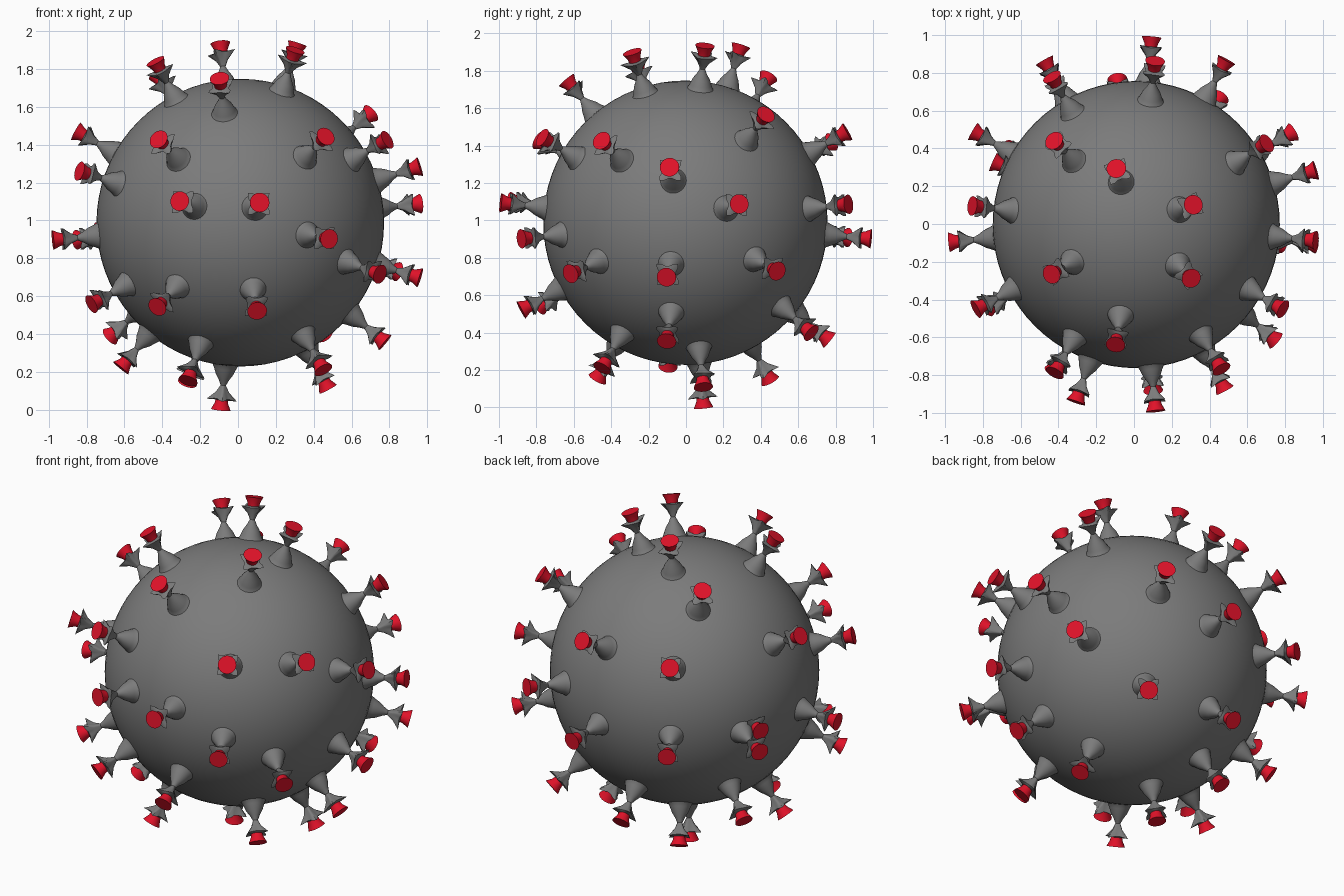
import bpy, bmesh, math
from mathutils import Vector

if "Cube" in bpy.data.objects:
    bpy.data.objects.remove(bpy.data.objects["Cube"])

CENTER = Vector((0.012, -0.003, 0.988))
R = 0.76


def material(name, rgb):
    m = bpy.data.materials.new(name)
    m.diffuse_color = (*rgb, 1)
    m.use_nodes = True
    m.node_tree.nodes["Principled BSDF"].inputs["Base Color"].default_value = m.diffuse_color
    return m


GREY = material("grey", (0.2, 0.2, 0.2))
RED = material("red", (0.75, 0.006, 0.022))


def loft(name, rings, mat, angle):
    """Closed mesh through rings of points."""
    bm = bmesh.new()
    loops = [[bm.verts.new(p) for p in ring] for ring in rings]
    n = len(loops[0])
    for a, b in zip(loops, loops[1:]):
        for i in range(n):
            j = (i + 1) % n
            bm.faces.new((a[i], a[j], b[j], b[i]))
    bm.faces.new(loops[0][::-1])
    bm.faces.new(loops[-1])
    bmesh.ops.recalc_face_normals(bm, faces=bm.faces)
    me = bpy.data.meshes.new(name)
    bm.to_mesh(me)
    bm.free()
    me.materials.append(mat)
    me.shade_smooth()
    me.set_sharp_from_angle(angle=math.radians(angle))
    return me


def ring(z, r, star=0.0, n=24):
    """Circle that becomes a four-pointed star as 'star' grows."""
    pts = []
    for i in range(n):
        a = 2 * math.pi * i / n
        k = abs(math.cos(2 * (a - math.pi / 4))) if math.cos(4 * a - math.pi) > -1 else 0
        k = (0.5 + 0.5 * math.cos(4 * a - math.pi)) ** 2   # 1 on the diagonals
        q = r * (1 + star * k)
        pts.append((q * math.cos(a), q * math.sin(a), z + 0.012 * star * k))
    return pts


# Shared spike meshes, z is the distance from the body centre
stalk_mesh = loft("spike_stalk", [
    ring(0.730, 0.095), ring(0.755, 0.070), ring(0.78, 0.058), ring(0.81, 0.046),
    ring(0.84, 0.027), ring(0.868, 0.014), ring(0.90, 0.025, 0.4),
    ring(0.938, 0.045, 0.8), ring(0.946, 0.034)], GREY, 40)
cap_mesh = loft("spike_cap", [ring(0.94, 0.031), ring(0.965, 0.036), ring(0.999, 0.052)], RED, 40)

# Round body
bpy.ops.mesh.primitive_uv_sphere_add(segments=72, ring_count=36, radius=R, location=CENTER)
body = bpy.context.object
body.name = "body"
body.data.materials.append(GREY)
bpy.ops.object.shade_smooth()


def add_spike(i, direction, sink=0.0):
    d = Vector(direction).normalized()
    for name, me in (("spike_stalk", stalk_mesh), ("spike_cap", cap_mesh)):
        o = bpy.data.objects.new(f"{name}_{i}", me)
        o.rotation_mode = 'QUATERNION'
        o.rotation_quaternion = d.to_track_quat('Z', 'Y')
        o.location = CENTER - d * sink
        bpy.context.collection.objects.link(o)


# Spike directions
DIRS = [
    # front
    (-.31, -.91, .11), (.10, -.965, .104), (-.436, -.794, .445), (.454, -.77, .458),
    (.47, -.878, -.086), (-.433, -.77, -.44), (.09, -.885, -.47), (-.11, -.638, .765),
    (.739, -.615, -.273), (-.835, -.44, .268), (-.274, -.468, -.83), (.443, -.45, -.785),
    # right
    (.929, -.083, .29), (.929, .281, .098), (.78, -.45, .44), (.69, .43, .578),
    (.929, -.099, -.285), (.829, .489, -.258), (.755, -.099, -.625),
    # top
    (-.44, .449, .79), (-.105, .295, .943), (.30, .104, .94), (-.452, -.265, .86),
    (.29, -.284, .91),
    # back
    (.10, .869, .488), (.08, .971, -.084), (.475, .867, .098), (-.455, .797, .44),
    (-.49, .875, -.08), (.449, .685, -.6), (-.10, .765, -.625),
    # left
    (-.973, -.092, -.09), (-.86, .098, .479), (-.865, .494, -.09), (-.78, -.435, -.427),
    (-.68, .395, -.594), (-.628, -.093, -.765),
    # bottom
    (-.10, .094, -.957), (.454, .094, -.861), (-.274, .445, -.83),
]
for i, d in enumerate(DIRS):
    add_spike(i, d)
# one spike sunk into the body on the left
add_spike(len(DIRS), (-.913, .40, -.06), 0.17)
